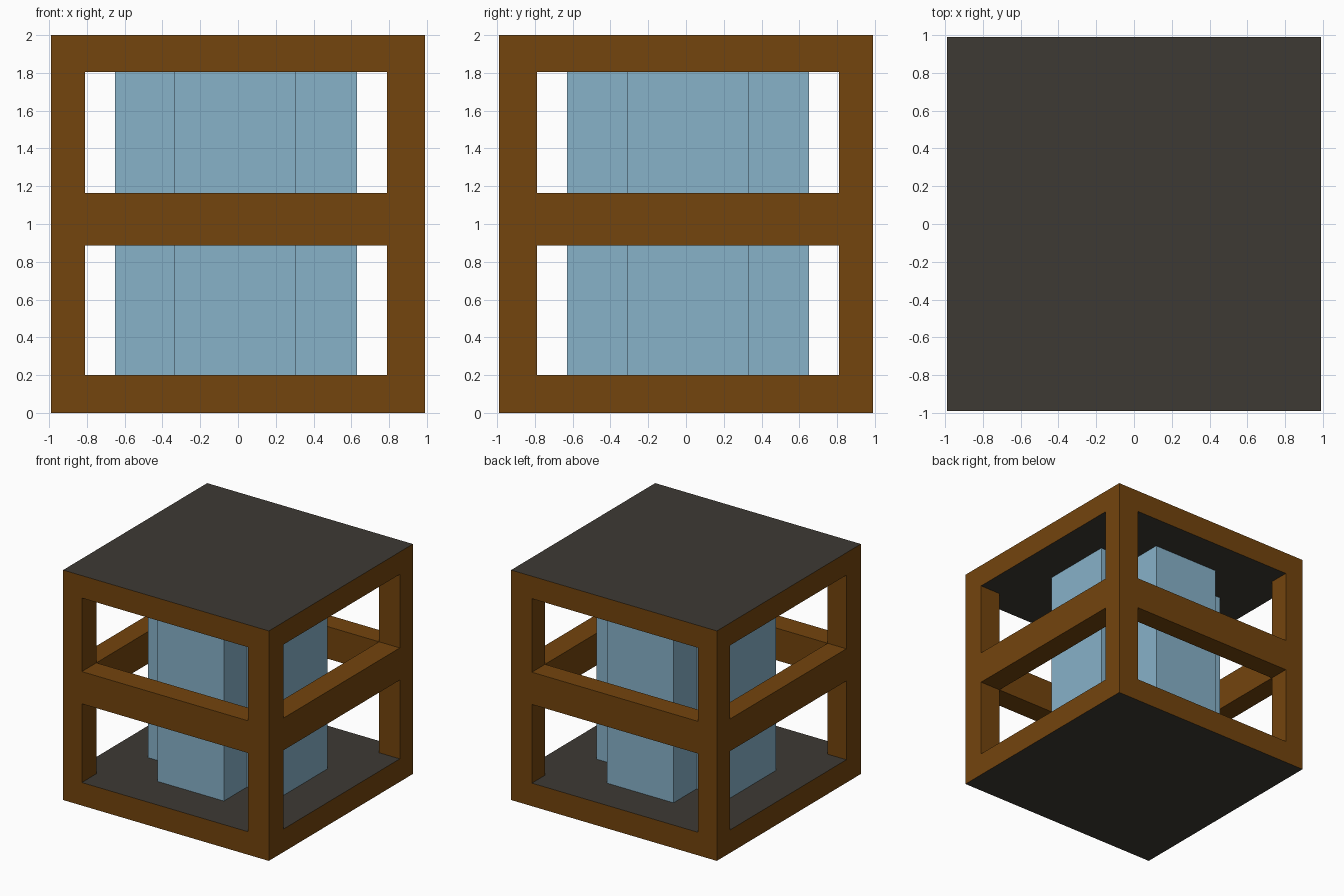
import bpy, bmesh
from mathutils import Vector

if "Cube" in bpy.data.objects:
    bpy.data.objects.remove(bpy.data.objects["Cube"])


def material(name, rgb):
    m = bpy.data.materials.new(name)
    m.diffuse_color = (*rgb, 1)
    m.use_nodes = True
    m.node_tree.nodes["Principled BSDF"].inputs["Base Color"].default_value = m.diffuse_color
    return m


BROWN = material("brown frame", (0.172, 0.058, 0.004))
DARK = material("dark plate", (0.048, 0.042, 0.034))
BLUE = material("pale blue core", (0.242, 0.445, 0.584))


def cell_solid(name, xs, ys, zs, solid, mats, rule=lambda f: 0):
    """Closed skin around the filled cells of an uneven grid."""
    axes = (xs, ys, zs)
    size = [len(a) - 1 for a in axes]

    def filled(c):
        return all(0 <= c[n] < size[n] for n in range(3)) and solid(*c)

    bm = bmesh.new()
    for i in range(size[0]):
        for j in range(size[1]):
            for k in range(size[2]):
                c = (i, j, k)
                if not filled(c):
                    continue
                for n in range(3):
                    for side in (0, 1):
                        nb = list(c)
                        nb[n] += 1 if side else -1
                        if filled(nb):
                            continue
                        u, v = (n + 1) % 3, (n + 2) % 3
                        pts = []
                        for du, dv in ((0, 0), (1, 0), (1, 1), (0, 1)):
                            p = Vector()
                            p[n] = axes[n][c[n] + side]
                            p[u] = axes[u][c[u] + du]
                            p[v] = axes[v][c[v] + dv]
                            pts.append(p)
                        if not side:
                            pts.reverse()
                        bm.faces.new([bm.verts.new(p) for p in pts])
    bmesh.ops.remove_doubles(bm, verts=bm.verts[:], dist=1e-4)
    bm.normal_update()
    for f in bm.faces:
        f.material_index = rule(f)
    me = bpy.data.meshes.new(name)
    bm.to_mesh(me)
    bm.free()
    for m in mats:
        me.materials.append(m)
    ob = bpy.data.objects.new(name, me)
    bpy.context.collection.objects.link(ob)
    return ob


# Frame: slabs at top and bottom, corner posts, open ring in the middle
def frame_filled(i, j, k):
    if k in (0, 4):
        return True
    if k == 2:
        return not (i == 1 and j == 1)
    return i != 1 and j != 1


# Horizontal faces of the two slabs are dark, everything else is brown
def frame_colour(f):
    z = f.calc_center_median().z
    return int(abs(f.normal.z) > 0.5 and (z < 0.5 or z > 1.5))


cell_solid("frame", (-0.99, -0.81, 0.79, 0.99), (-0.99, -0.79, 0.81, 0.99),
           (0, 0.2, 0.885, 1.165, 1.805, 2), frame_filled,
           (BROWN, DARK), frame_colour)

# Core: plus-shaped column from slab to slab
cell_solid("core", (-0.65, -0.335, 0.305, 0.63), (-0.63, -0.31, 0.33, 0.65),
           (0.2, 1.805), lambda i, j, k: i == 1 or j == 1, (BLUE,))
